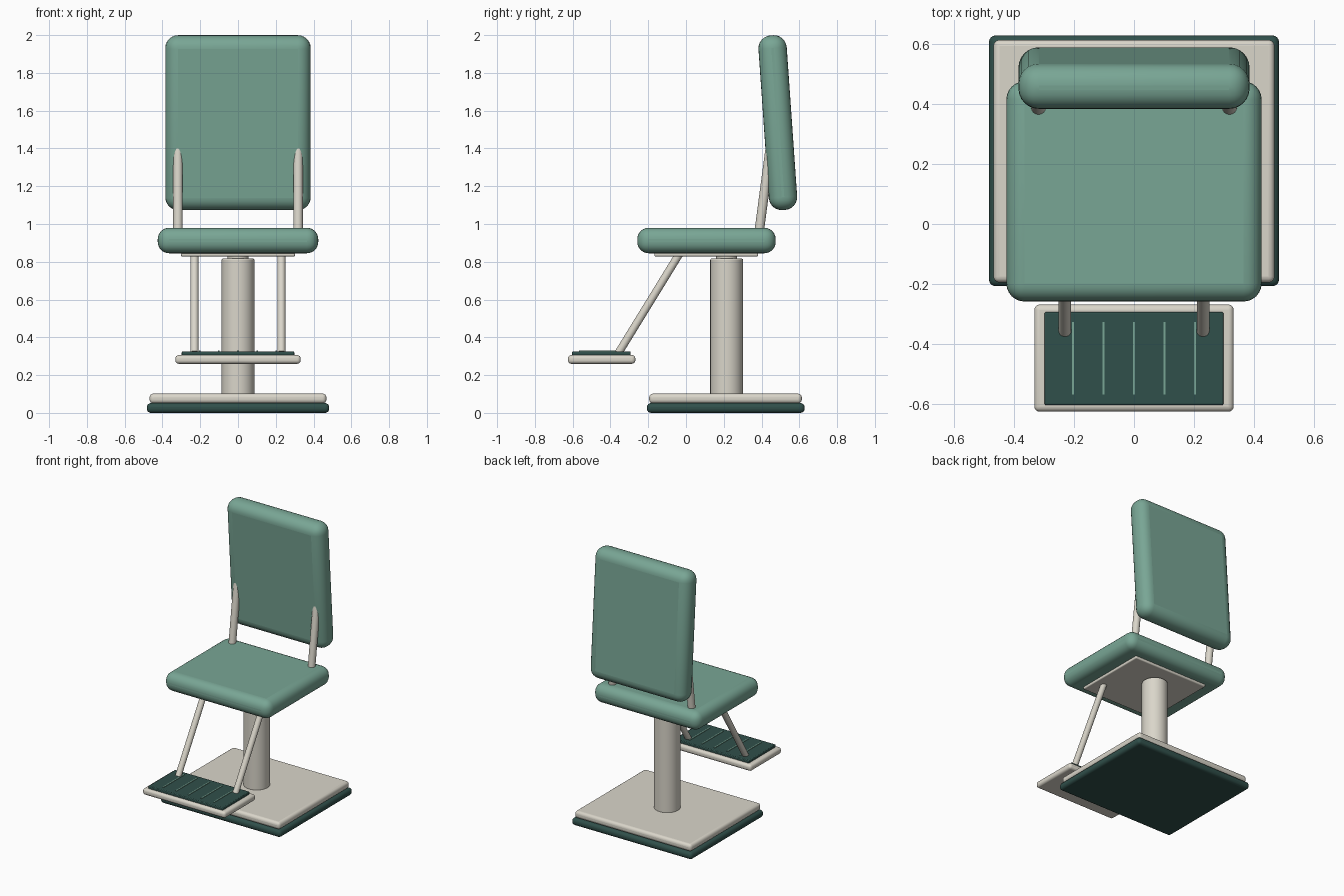
import bpy
import math
from mathutils import Vector

cube = bpy.data.objects.get("Cube")
if cube:
    bpy.data.objects.remove(cube, do_unlink=True)


def material(name, rgb):
    mat = bpy.data.materials.new(name)
    mat.use_nodes = True
    colour = (*rgb, 1)
    mat.diffuse_color = colour
    mat.node_tree.nodes["Principled BSDF"].inputs["Base Color"].default_value = colour
    return mat


GREEN = material("sage green upholstery", (0.19, 0.38, 0.30))
CREAM = material("cream metal", (0.70, 0.67, 0.59))
DARK = material("dark green rubber", (0.03, 0.08, 0.07))


def finish(obj, name, mat, bevel, segments):
    obj.name = name
    obj.data.materials.append(mat)
    if bevel:
        mod = obj.modifiers.new("Rounded edges", "BEVEL")
        mod.width = bevel
        mod.segments = segments
        mod.limit_method = "ANGLE"
        mod.angle_limit = math.radians(40)
    bpy.ops.object.shade_smooth_by_angle(angle=math.radians(35))
    return obj


def box(name, x, y, z, mat, bevel=0, segments=4):
    """Rounded box from (min, max) ranges."""
    bpy.ops.mesh.primitive_cube_add(size=1, location=[sum(r) / 2 for r in (x, y, z)])
    obj = bpy.context.object
    obj.scale = [r[1] - r[0] for r in (x, y, z)]
    bpy.ops.object.transform_apply(location=False, rotation=False, scale=True)
    return finish(obj, name, mat, bevel, segments)


def rod(name, start, end, radius, mat, bevel=0):
    """Cylinder between two points."""
    a, b = Vector(start), Vector(end)
    bpy.ops.mesh.primitive_cylinder_add(vertices=32, radius=radius,
                                        depth=(b - a).length, location=(a + b) / 2)
    obj = bpy.context.object
    obj.rotation_euler = (b - a).to_track_quat("Z", "Y").to_euler()
    return finish(obj, name, mat, bevel, 3)


# Base and pedestal
box("base_rubber", (-0.483, 0.483), (-0.207, 0.628), (0, 0.052), DARK, 0.022)
box("base_plate", (-0.468, 0.468), (-0.195, 0.613), (0.05, 0.102), CREAM, 0.02)
rod("pedestal_column", (0, 0.215, 0.095), (0, 0.215, 0.817), 0.087, CREAM, 0.008)
rod("pedestal_piston", (0, 0.215, 0.80), (0, 0.215, 0.84), 0.055, CREAM)

# Seat
box("seat_plate", (-0.302, 0.302), (-0.168, 0.382), (0.828, 0.86), CREAM, 0.008)
box("seat_cushion", (-0.425, 0.425), (-0.258, 0.475), (0.845, 0.98), GREEN, 0.06, 6)

# Backrest leaning slightly forward
back = box("backrest_cushion", (-0.385, 0.385), (0.411, 0.561), (1.073, 2.0), GREEN, 0.068, 6)
back.rotation_euler.x = math.radians(4)

# Footrest with ribbed tread
box("footrest_plate", (-0.332, 0.332), (-0.625, -0.268), (0.26, 0.306), CREAM, 0.018)
box("footrest_tread", (-0.298, 0.298), (-0.603, -0.293), (0.302, 0.325), DARK, 0.005, 2)
for i in range(5):
    x = (i - 2) * 0.1015
    box(f"tread_rib_{i + 1}", (x - 0.004, x + 0.004), (-0.567, -0.327), (0.323, 0.329), GREEN)

# Paired supports
for side, s in (("left", 1), ("right", -1)):
    rod(f"{side}_back_post", (s * 0.318, 0.382, 0.92), (s * 0.318, 0.455, 1.47), 0.025, CREAM)
    rod(f"{side}_footrest_strut", (s * 0.23, -0.357, 0.318), (s * 0.23, -0.03, 0.85), 0.021, CREAM)
